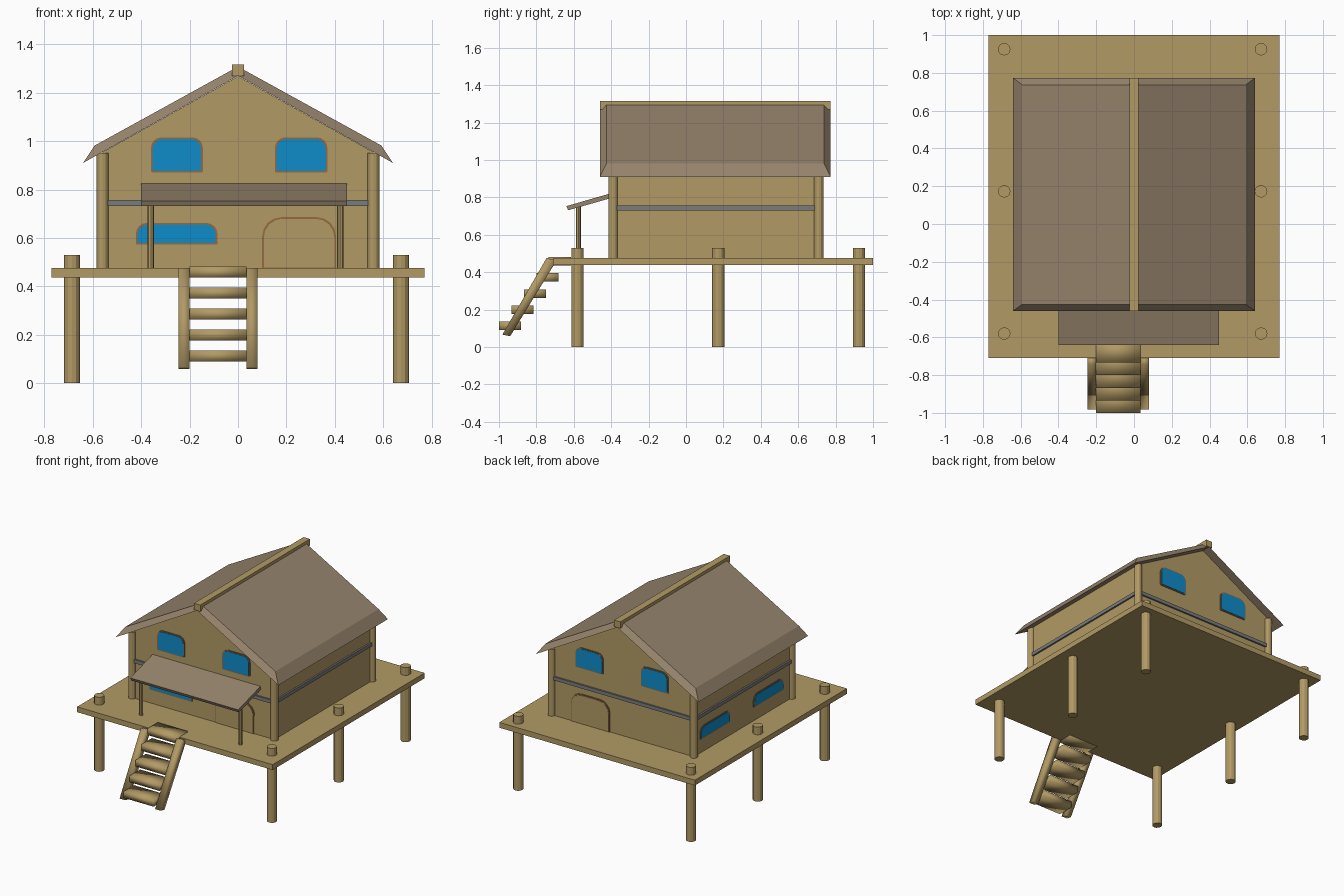
import bpy, bmesh, math

if "Cube" in bpy.data.objects:
    bpy.data.objects.remove(bpy.data.objects["Cube"])


def material(name, r, g, b):
    lin = [((c / 255 + 0.055) / 1.055) ** 2.4 for c in (r, g, b)]
    m = bpy.data.materials.new(name)
    m.diffuse_color = (*lin, 1)
    m.use_nodes = True
    m.node_tree.nodes["Principled BSDF"].inputs["Base Color"].default_value = m.diffuse_color
    return m


WOOD = material("wood", 178, 154, 101)
ROOF = material("roof taupe", 150, 132, 108)
GLASS = material("window blue", 14, 140, 202)
FRAME = material("frame brown", 150, 106, 66)
RAIL = material("rail grey", 122, 124, 122)


def make(name, verts, faces, mat, smooth=False):
    me = bpy.data.meshes.new(name)
    me.from_pydata(verts, [], faces)
    bm = bmesh.new()
    bm.from_mesh(me)
    bmesh.ops.recalc_face_normals(bm, faces=bm.faces)
    bm.to_mesh(me)
    bm.free()
    me.materials.append(mat)
    for p in me.polygons:
        p.use_smooth = smooth
    ob = bpy.data.objects.new(name, me)
    bpy.context.collection.objects.link(ob)
    return ob


def loft(name, a, b, mat, smooth=False):
    """Solid between two loops with equal point counts."""
    n = len(a)
    faces = [tuple(range(n)), tuple(range(2 * n - 1, n - 1, -1))]
    faces += [(i, (i + 1) % n, n + (i + 1) % n, n + i) for i in range(n)]
    return make(name, a + b, faces, mat, smooth)


def box(name, x0, x1, y0, y1, z0, z1, mat, smooth=False):
    ring = [(x0, y0), (x1, y0), (x1, y1), (x0, y1)]
    return loft(name, [(x, y, z0) for x, y in ring],
                [(x, y, z1) for x, y in ring], mat, smooth)


def post(name, x, y, z0, z1, r, n=12):
    ring = [(x + r * math.cos(2 * math.pi * i / n),
             y + r * math.sin(2 * math.pi * i / n)) for i in range(n)]
    return loft(name, [(u, v, z0) for u, v in ring],
                [(u, v, z1) for u, v in ring], WOOD)


def extrude_x(name, prof, x0, x1, mat, smooth=False):
    return loft(name, [(x0, y, z) for y, z in prof],
                [(x1, y, z) for y, z in prof], mat, smooth)


# platform and its stilts
box("platform", -0.77, 0.77, -0.71, 1.0, 0.437, 0.475, WOOD)
for x in (-0.687, 0.673):
    for y in (-0.58, 0.173, 0.925):
        post("stilt", x, y, 0, 0.53, 0.033)

# house body with gables
X, Y0, Y1, BASE = 0.56, -0.39, 0.71, 0.475
gable = [(-X, BASE), (X, BASE), (X, 0.954), (0, 1.268), (-X, 0.954)]
loft("walls", [(x, Y0, z) for x, z in gable],
     [(x, Y1, z) for x, z in gable], WOOD)
for x in (-X, X):
    for y in (Y0, Y1):
        post("corner_post", x, y, BASE, 0.95, 0.025)

# waist rails around the house
for y in (Y0, Y1):
    box("waist_rail", -X, X, y - 0.012, y + 0.012, 0.731, 0.756, RAIL)
for x in (-X, X):
    box("waist_rail", x - 0.012, x + 0.012, Y0, Y1, 0.731, 0.756, RAIL)

# roof slopes with chamfered edges, and ridge beam
for s in (-1, 1):
    low = [(0, -0.46, 1.27), (s * 0.64, -0.46, 0.91),
           (s * 0.64, 0.773, 0.91), (0, 0.773, 1.27)]
    top = [(0, -0.425, 1.308), (s * 0.592, -0.425, 0.982),
           (s * 0.592, 0.737, 0.982), (0, 0.737, 1.308)]
    loft("roof_slope", low, top, ROOF)
box("ridge_beam", -0.025, 0.025, -0.46, 0.773, 1.27, 1.316, WOOD)


# rounded windows and doors as thin plates on a wall
def outline(u0, u1, z0, z1, r_top, r_low):
    pts = []
    corners = [(u1, z0, -1, 1, r_low, 270), (u1, z1, -1, -1, r_top, 0),
               (u0, z1, 1, -1, r_top, 90), (u0, z0, 1, 1, r_low, 180)]
    for u, z, su, sz, r, start in corners:
        for k in range(5):
            t = math.radians(start + 22.5 * k)
            pts.append((u + su * r + r * math.cos(t), z + sz * r + r * math.sin(t)))
    return pts


def plate(name, wall, pts, thick, mat):
    def at(u, z, d):
        return {"front": (u, Y0 - d, z), "back": (u, Y1 + d, z),
                "left": (-X - d, u, z)}[wall]
    loft(name, [at(u, z, -0.002) for u, z in pts],
         [at(u, z, thick) for u, z in pts], mat)


def opening(name, wall, u0, u1, z0, z1, r_top, r_low, fill):
    e = 0.007
    plate(name + "_frame", wall, outline(u0, u1, z0, z1, r_top, r_low), 0.005, FRAME)
    plate(name, wall, outline(u0 + e, u1 - e, z0 + e, z1 - e,
                              r_top - e / 2, r_low), 0.008, fill)


for wall in ("front", "back"):
    opening("upper_window", wall, -0.36, -0.145, 0.87, 1.016, 0.045, 0.008, GLASS)
    opening("upper_window", wall, 0.152, 0.37, 0.87, 1.016, 0.045, 0.008, GLASS)
    opening("door", wall, 0.10, 0.405, 0.47, 0.686, 0.08, 0.004, WOOD)
opening("lower_window", "front", -0.422, -0.085, 0.572, 0.662, 0.045, 0.006, GLASS)
for y in (-0.29, 0.31):
    opening("side_window", "left", y, y + 0.335, 0.572, 0.662, 0.045, 0.006, GLASS)

# porch roof and posts
extrude_x("porch_roof", [(-0.63, 0.731), (-0.64, 0.753), (-0.38, 0.828), (-0.38, 0.802)],
          -0.40, 0.45, ROOF)
for x in (-0.36, 0.422):
    post("porch_post", x, -0.575, BASE, 0.755, 0.013, 8)

# ladder: two sloping rails and five treads, smooth shaded
for x in (-0.245, 0.035):
    extrude_x("ladder_rail", [(-0.982, 0.066), (-0.94, 0.058), (-0.692, 0.462), (-0.745, 0.476)],
              x, x + 0.045, WOOD, True)
for i in range(5):
    y, z = -1.0 + 0.0665 * i, 0.09 + 0.0865 * i
    box("ladder_tread", -0.2, 0.035, y, y + 0.118, z, z + 0.045, WOOD, True)
